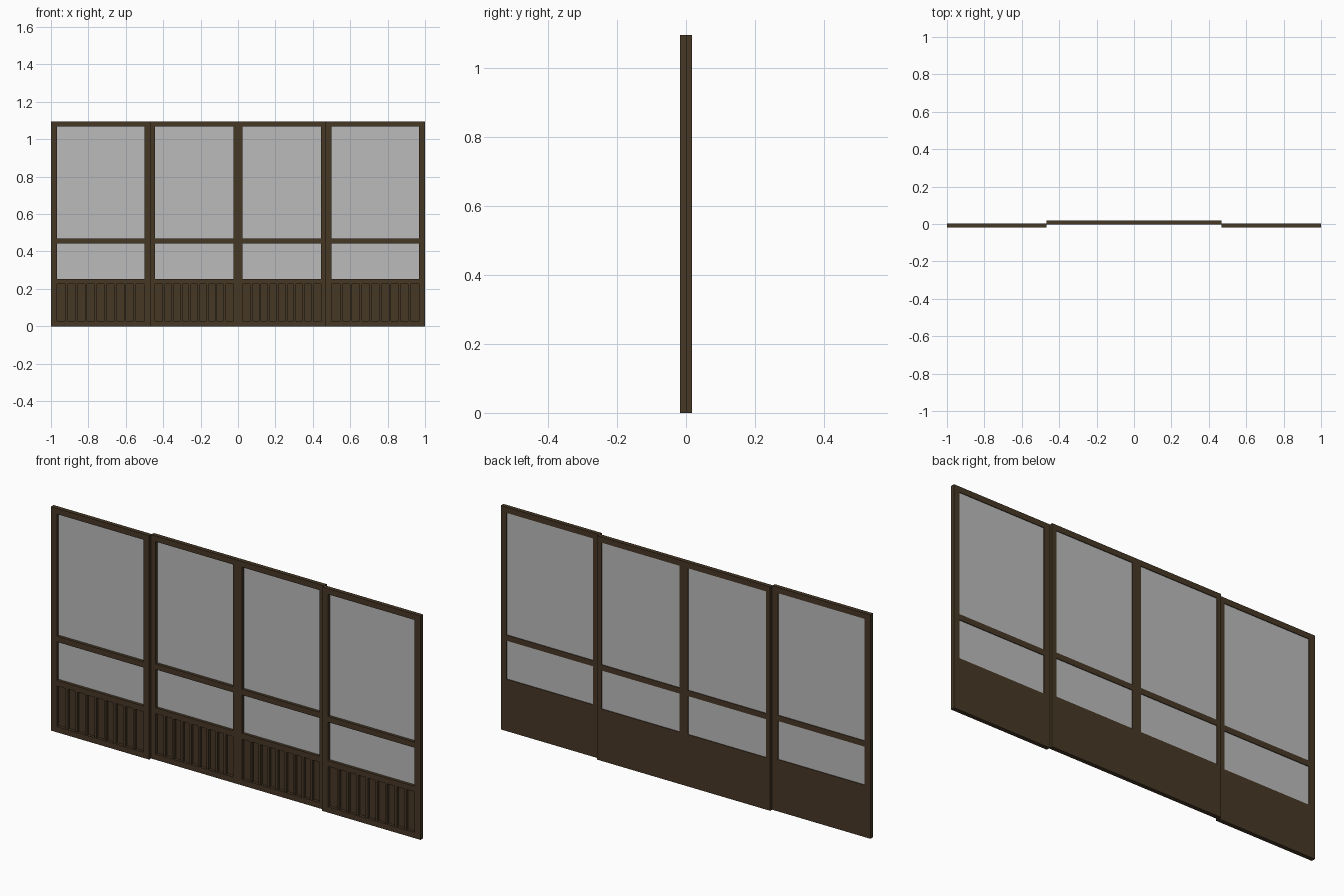
import bpy, bmesh
from mathutils import Matrix, Vector

if "Cube" in bpy.data.objects:
    bpy.data.objects.remove(bpy.data.objects["Cube"])

H = 1.095          # door height
T = 0.0205         # door thickness


def material(name, color):
    m = bpy.data.materials.new(name)
    m.diffuse_color = color
    m.use_nodes = True
    m.node_tree.nodes["Principled BSDF"].inputs["Base Color"].default_value = m.diffuse_color
    return m


wood = material("dark_wood", (0.061, 0.039, 0.0185, 1.0))
glass = material("glass", (0.5, 0.5, 0.5, 0.5))


def boxes(name, spans, mat):
    """One object made of boxes, each given as x0, x1, y0, y1, z0, z1."""
    bm = bmesh.new()
    for x0, x1, y0, y1, z0, z1 in spans:
        mid = Vector(((x0 + x1) / 2, (y0 + y1) / 2, (z0 + z1) / 2))
        size = Vector((x1 - x0, y1 - y0, z1 - z0))
        bmesh.ops.create_cube(bm, size=1, matrix=Matrix.Translation(mid) @ Matrix.Diagonal(size.to_4d()))
    me = bpy.data.meshes.new(name)
    bm.to_mesh(me)
    bm.free()
    me.materials.append(mat)
    ob = bpy.data.objects.new(name, me)
    bpy.context.collection.objects.link(ob)


def door(name, x0, x1, y0, stile):
    y1 = y0 + T
    a, b = x0 + stile, x1 - stile
    # stiles and rails
    frame = [(x0, a, y0, y1, 0, H), (b, x1, y0, y1, 0, H)]
    for z0, z1 in ((0, 0.028), (0.226, 0.254), (0.442, 0.47), (1.067, H)):
        frame.append((a, b, y0, y1, z0, z1))
    boxes(name + "_frame", frame, wood)
    # solid lower board, flush with the back of the frame
    boxes(name + "_lower_board", [(a, b, y0 + 0.0145, y1, 0.028, 0.226)], wood)
    # vertical battens on the lower board
    step = (b - a) / 9
    boxes(name + "_battens",
          [(a + i * step - 0.006, a + i * step + 0.006, y0 + 0.002, y0 + 0.0145, 0.028, 0.226)
           for i in range(1, 9)], wood)
    # glass panes, set towards the back
    yc = y1 - 0.005
    boxes(name + "_glass",
          [(a, b, yc - 0.0015, yc + 0.0015, z0, z1) for z0, z1 in ((0.254, 0.442), (0.47, 1.067))],
          glass)


# outer doors run on the front track, inner doors on the back track
FRONT, BACK = -0.0175, -0.003
door("outer_left_door", -1.0, -0.468, FRONT, 0.032)
door("inner_left_door", -0.468, 0.0, BACK, 0.024)
door("inner_right_door", 0.0, 0.468, BACK, 0.024)
door("outer_right_door", 0.468, 1.0, FRONT, 0.032)
